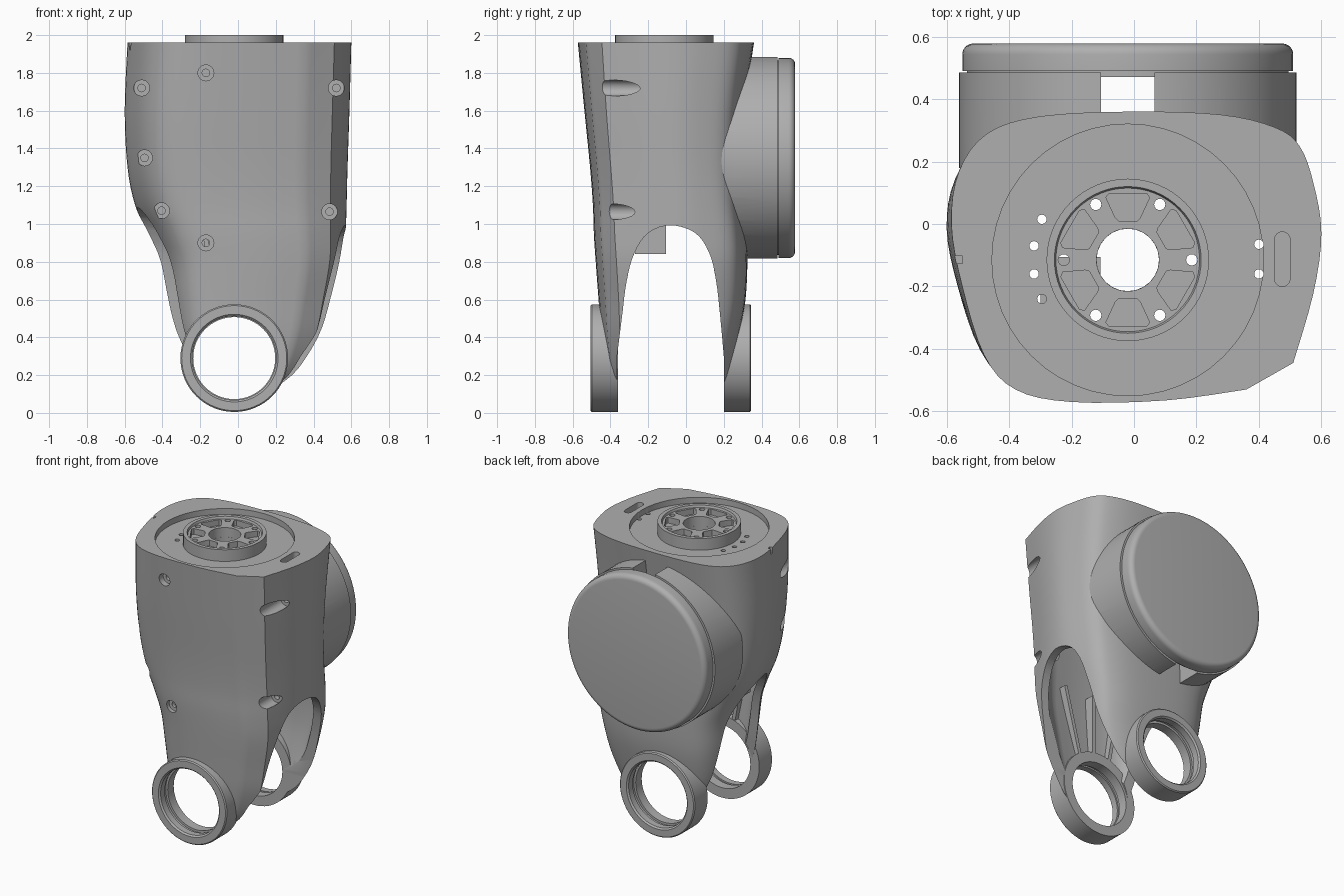
import bpy, bmesh, math
from mathutils import Vector, Matrix

if "Cube" in bpy.data.objects:
    bpy.data.objects.remove(bpy.data.objects["Cube"])

grey = bpy.data.materials.new("machined_grey")
grey.use_nodes = True
colour = (0.43, 0.43, 0.43, 1)
grey.diffuse_color = colour
grey.node_tree.nodes["Principled BSDF"].inputs["Base Color"].default_value = colour

CX, CY = -0.02, -0.115      # hub axis
MID = -0.08                 # mirror plane between the two legs
RING_Z, DRUM_Z = 0.29, 1.35


def make(name, bm):
    bmesh.ops.recalc_face_normals(bm, faces=bm.faces)
    mesh = bpy.data.meshes.new(name)
    bm.to_mesh(mesh)
    bm.free()
    mesh.materials.append(grey)
    ob = bpy.data.objects.new(name, mesh)
    bpy.context.collection.objects.link(ob)
    return ob


def box(name, x0, x1, y0, y1, z0, z1, tilt=0):
    bm = bmesh.new()
    bmesh.ops.create_cube(bm, size=1)
    size = Matrix.Diagonal((x1 - x0, y1 - y0, z1 - z0, 1))
    centre = Matrix.Translation(((x0 + x1) / 2, (y0 + y1) / 2, (z0 + z1) / 2))
    bm.transform(centre @ Matrix.Rotation(tilt, 4, 'Y') @ size)
    return make(name, bm)


def lathe(name, profile, origin, axis='Z', sides=64, closed=False):
    """Spin (radius, height) points; axis Y maps height to y."""
    bm = bmesh.new()
    rings = [[bm.verts.new((r * math.cos(a), r * math.sin(a), h))
              for a in (math.tau * i / sides for i in range(sides))] for r, h in profile]
    pairs = list(zip(rings, rings[1:])) + ([(rings[-1], rings[0])] if closed else [])
    for lo, hi in pairs:
        for i in range(sides):
            j = (i + 1) % sides
            bm.faces.new((lo[i], lo[j], hi[j], hi[i]))
    if not closed:
        bm.faces.new(rings[0])
        bm.faces.new(rings[-1])
    turn = Matrix.Rotation(-math.pi / 2, 4, 'X') if axis == 'Y' else Matrix()
    bm.transform(Matrix.Translation(origin) @ turn)
    return make(name, bm)


def rod(name, r, a, b, u, v, axis='Z', sides=32):
    origin = (u, 0, v) if axis == 'Y' else (u, v, 0)
    return lathe(name, [(r, a), (r, b)], origin, axis, sides)


def prism(name, points, depth0, depth1, place):
    """Extrude a closed 2D outline; place maps (u, v, depth) to a position."""
    bm = bmesh.new()
    ends = [[bm.verts.new(place(u, v, d)) for u, v in points] for d in (depth0, depth1)]
    for end in ends:
        bm.faces.new(end)
    for i in range(len(points)):
        j = (i + 1) % len(points)
        bm.faces.new((ends[0][i], ends[0][j], ends[1][j], ends[1][i]))
    return make(name, bm)


def boolean(ob, other, op='DIFFERENCE'):
    mod = ob.modifiers.new("cut", 'BOOLEAN')
    mod.operation, mod.solver, mod.object = op, 'EXACT', other
    bpy.context.view_layer.objects.active = ob
    bpy.ops.object.modifier_apply(modifier=mod.name)
    bpy.data.objects.remove(other)


def spline(points, steps, closed, corners=()):
    """Smooth curve through points, straight-ended at corners."""
    pts = [Vector(p) for p in points]
    n, out = len(pts), []
    for i in range(n if closed else n - 1):
        p1, p2 = pts[i], pts[(i + 1) % n]
        p0 = p1 if i in corners or (not closed and i == 0) else pts[i - 1]
        end = (i + 1) % n in corners or (not closed and i == n - 2)
        p3 = p2 if end else pts[(i + 2) % n]
        for s in range(steps):
            t = s / steps
            out.append(0.5 * (2 * p1 + (p2 - p0) * t + (2 * p0 - 5 * p1 + 4 * p2 - p3) * t * t
                              + (3 * p1 - p0 - 3 * p2 + p3) * t ** 3))
    return out if closed else out + [pts[-1]]


# Housing plan outline, with one flattened corner
OUTLINE = spline([(-.585, 0), (-.55, -.2), (-.48, -.42), (-.38, -.53), (-.2, -.57), (.1, -.565),
                  (.36, -.53), (.51, -.445), (.575, -.22), (.6, -.03), (.575, .13), (.53, .25),
                  (.45, .31), (.28, .35), (0, .36), (-.3, .345), (-.47, .29), (-.56, .17)],
                 4, True, (6, 7))
# Housing limits by height: z is split off, then x min, x max, y min, y max
HEIGHTS = [1.96, 1.6, 1.3, 1.1, .95, .8, .6, .4, .2, .1]
LIMITS = [(-.585, .6, -.575, .36), (-.6, .59, -.54, .31), (-.585, .58, -.51, .295),
          (-.545, .575, -.495, .305), (-.48, .57, -.49, .32), (-.425, .56, -.48, .325),
          (-.395, .52, -.465, .315), (-.36, .47, -.45, .28), (-.28, .36, -.425, .24),
          (-.2, .2, -.41, .22)]


def loft(name, inset, low, high):
    levels = spline([(*lim, z) for z, lim in zip(HEIGHTS, LIMITS)], 4, False)
    bm = bmesh.new()
    rings = []
    for x0, x1, y0, y1, z in levels:
        if not low - .001 <= z <= high + .001:
            continue
        fx, fy = (x1 - x0 - 2 * inset) / 1.185, (y1 - y0 - 2 * inset) / .935
        rings.append([bm.verts.new((x0 + inset + (p.x + .585) * fx,
                                    y0 + inset + (p.y + .575) * fy, z)) for p in OUTLINE])
    n = len(OUTLINE)
    for a, b in zip(rings, rings[1:]):
        for i in range(n):
            j = (i + 1) % n
            bm.faces.new((a[i], a[j], b[j], b[i]))
    bm.faces.new(rings[0])
    bm.faces.new(rings[-1])
    return make(name, bm)


# Housing with the rear motor drum
housing = loft("housing", 0, 0, 2)
drum = rod("drum", .54, .18, .485, CX, DRUM_Z, 'Y', 96)
boolean(drum, box("drum_slot", -.105, .065, .1, .6, .5, 2.2))
boolean(housing, drum, 'UNION')

# Hollow interior, leaving bosses behind the screw recesses (x, z, inner end y)
SCREWS = [(-.51, 1.72, -.22), (.52, 1.72, -.22), (-.17, 1.8, -.51), (-.495, 1.35, -.28),
          (-.405, 1.07, -.36), (.485, 1.065, -.27), (-.17, .9, -.445)]
cavity = loft("cavity", .055, .2, 1.86)
for x, z, end in SCREWS:
    boolean(cavity, rod("boss", .065, -.8, end + .05, x, z, 'Y'))
boolean(housing, cavity)

# Arch between the legs, taller on the right side
half = spline([(-.365, .3), (-.34, .5), (-.315, .68), (-.275, .82), (-.2, .925), (-.08, .965),
               (.05, .925), (.125, .82), (.16, .68), (.182, .5), (.2, .3)], 4, False)
arch_points = [(-.365, -.1)] + [tuple(p) for p in half] + [(.2, -.1)]


def arch_place(u, v, x):
    return (x, u, v if x > 0 or v < .5 else .5 + (v - .5) * 1.33)


boolean(housing, prism("arch", arch_points, -.9, .9, arch_place))
boolean(housing, rod("bearing_clearance", .235, -.9, .8, CX, RING_Z, 'Y', 64))

# Screw recesses with a pilot hole
for x, z, end in SCREWS:
    boolean(housing, rod("recess", .042, -.8, end, x, z, 'Y', 24))
    boolean(housing, rod("pilot", .02, -.8, end + .03, x, z, 'Y', 16))

# Top plate: round recess, bore, small holes, cable slot and edge notches
boolean(housing, rod("recess", .435, 1.92, 2.1, CX, CY, sides=48))
boolean(housing, rod("bore", .1, 1.7, 2.1, CX, CY, sides=24))
for x, y in [(-.295, .015), (-.32, -.07), (-.32, -.16), (-.295, -.24), (.4, -.065), (.4, -.16)]:
    boolean(housing, rod("hole", .015, 1.7, 2.1, x, y, sides=16))
slot = [(.475 + .025 * math.cos(a), (-.05 if a < math.pi else -.175) + .025 * math.sin(a))
        for a in (math.tau * (i + .5) / 20 for i in range(20))]
boolean(housing, prism("slot", slot, 1.9, 2.1, lambda u, v, d: (u, v, d)))
boolean(housing, box("notch", -.7, -.55, -.127, -.103, 1.92, 2.1))

# Raised hub: rimmed disc with six pockets and six holes
hub = lathe("hub", [(.1, 1.9), (.26, 1.9), (.26, 2), (.235, 2), (.23, 1.985), (.1, 1.985)],
            (CX, CY, 0), closed=True)
for k in range(6):
    a = math.radians(60 * k)
    boolean(hub, rod("hole", .018, 1.7, 2.1, CX + .205 * math.cos(a), CY + .205 * math.sin(a),
                     sides=16))
    boolean(housing, rod("hole", .018, 1.7, 2.1, CX + .205 * math.cos(a),
                         CY + .205 * math.sin(a), sides=16))
    spin = Matrix.Rotation(a + math.pi / 6, 3, 'Z')
    pocket = [(.125, -.03), (.135, -.04), (.2, -.07), (.213, -.06),
              (.213, .06), (.2, .07), (.135, .04), (.125, .03)]
    boolean(hub, prism("pocket", pocket, 1.945, 2.1,
                       lambda u, v, d: spin @ Vector((u, v, d)) + Vector((CX, CY, 0))))

# Drum cap with a rounded rim and a fine seam
fillet = [(.495 + .035 * math.cos(t), .543 + .035 * math.sin(t))
          for t in (math.pi / 2 * i / 6 for i in range(7))]
cap = lathe("drum_cap", [(.515, .47), (.515, .49), (.53, .49)] + fillet, (CX, 0, DRUM_Z), 'Y', 96)

# Bearing rings and stiffening ribs on both legs
parts = [housing, hub, cap]
section = [(.285, -.36), (.285, -.498), (.278, -.505), (.232, -.505), (.222, -.495), (.222, -.45),
           (.232, -.45), (.232, -.425), (.217, -.425), (.217, -.36)]
for side, flip in (("front", 1), ("back", -1)):
    def across(y):
        return y if flip == 1 else 2 * MID - y
    parts.append(lathe(side + "_bearing_ring", [(r, across(y)) for r, y in section],
                       (CX, 0, RING_Z), 'Y', 64, True))
    ys = sorted((across(-.43), across(-.365)))
    for x, tilt in ((-.14, -.18), (.02, 0), (.19, .25)):
        parts.append(box(side + "_leg_rib", x - .012, x + .012, *ys, .52, .98, tilt))

# Connector block hanging inside the arch
parts.append(box("connector_block", -.3, -.108, -.27, -.105, .84, 1.12))

bpy.ops.object.select_all(action='DESELECT')
for ob in parts:
    ob.select_set(True)
bpy.context.view_layer.objects.active = housing
bpy.ops.object.shade_smooth_by_angle(angle=math.radians(30))
